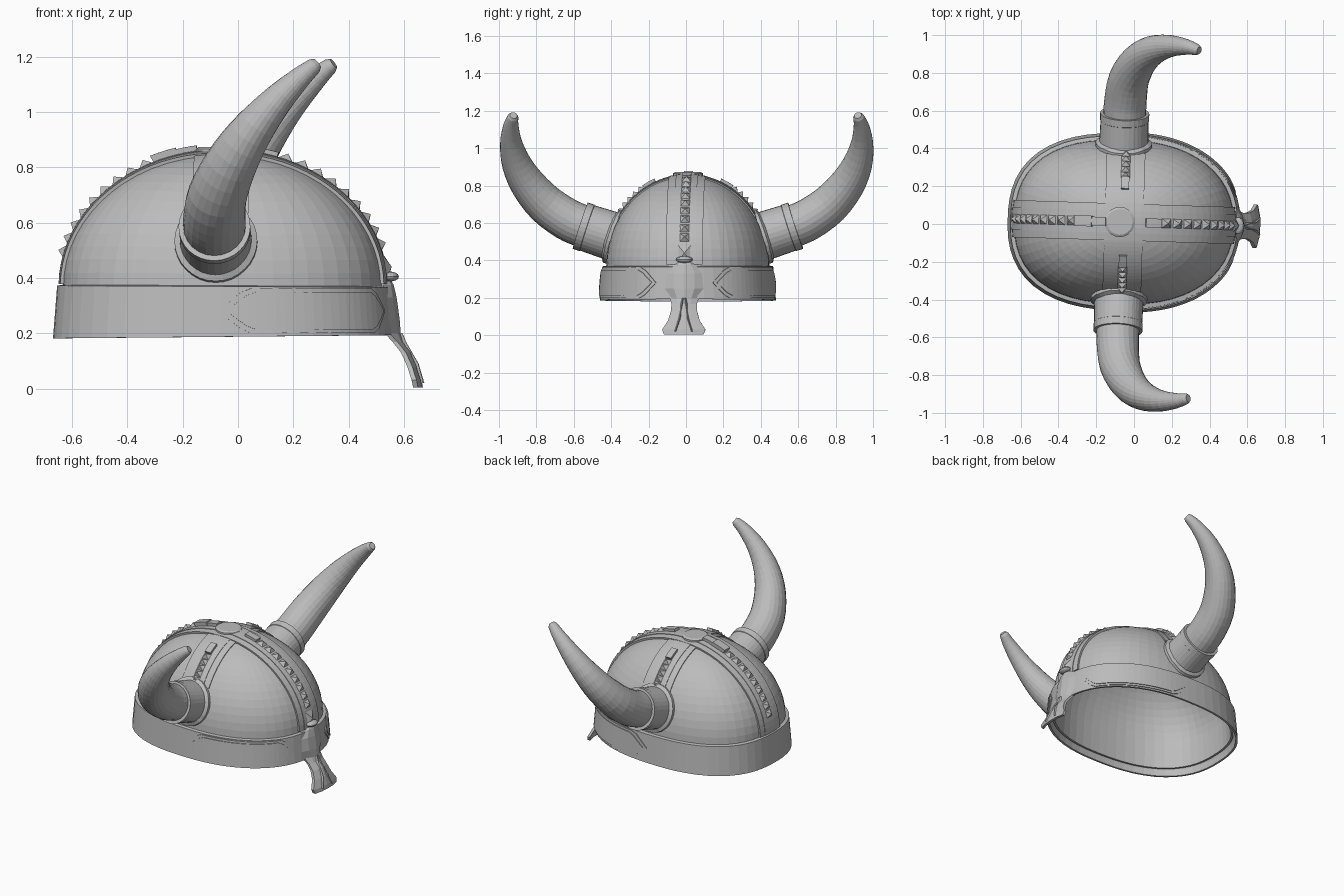
import bpy, bmesh
from math import sin, cos, pi, radians, sqrt
from mathutils import Vector, Matrix

if "Cube" in bpy.data.objects:
    bpy.data.objects.remove(bpy.data.objects["Cube"])

grey = bpy.data.materials.new("plain grey")
grey.use_nodes = True
grey.diffuse_color = (0.5, 0.5, 0.5, 1)
grey.node_tree.nodes["Principled BSDF"].inputs["Base Color"].default_value = (0.5, 0.5, 0.5, 1)

# Dome half length, half width, height; base level; placement of the whole helmet
A, B, H, BASE = 0.581, 0.435, 0.483, 0.369
PLACE = Matrix.Translation((-0.053, 0.01, 0)) @ Matrix.Rotation(radians(-1.8), 4, 'Z')


def level(p):
    """Dome function: 1 on the surface, larger outside."""
    n = 2.48 if p.x < 0 else 2.25
    return (abs(p.x / A) ** n + abs(p.y / B) ** n) ** (2 / n) + (p.z / H) ** 2


def on_dome(x, y, z, off=0.0):
    p = Vector((x, y, z))
    p /= sqrt(level(p))
    p += p.normalized() * off
    return p + Vector((0, 0, BASE))


def rim(angle, z, off):
    p = on_dome(A * cos(angle), B * sin(angle), 0)
    return Vector((p.x * (1 + off / A), p.y * (1 + off / B), z))


def make(name, bm):
    bmesh.ops.remove_doubles(bm, verts=bm.verts, dist=1e-5)
    bmesh.ops.recalc_face_normals(bm, faces=bm.faces)
    bm.transform(PLACE)
    mesh = bpy.data.meshes.new(name)
    bm.to_mesh(mesh)
    bm.free()
    mesh.materials.append(grey)
    ob = bpy.data.objects.new(name, mesh)
    bpy.context.collection.objects.link(ob)
    return ob


def loft(bm, rings, caps=True, closed=False):
    rows = [[bm.verts.new(p) for p in r] for r in rings]
    n = len(rows[0])
    pairs = list(zip(rows, rows[1:])) + ([(rows[-1], rows[0])] if closed else [])
    for r, s in pairs:
        for i in range(n):
            j = (i + 1) % n
            bm.faces.new((r[i], r[j], s[j], s[i]))
    if caps and not closed:
        bm.faces.new(rows[0])
        bm.faces.new(rows[-1])


def lofted(name, rings, **kw):
    bm = bmesh.new()
    loft(bm, rings, **kw)
    return make(name, bm)


def strip_point(axis, v, e, off):
    """Point at elevation e along an arch over the dome, v to its side."""
    if axis == 'X':
        c = sqrt(1 - (v / B) ** 2)
        return on_dome(A * c * cos(e), v, H * c * sin(e), off)
    c = sqrt(1 - (v / A) ** 2)
    return on_dome(v, B * c * cos(e), H * c * sin(e), off)


def arch(bm, axis, half, start, end, off, steps):
    rings = []
    for i in range(steps + 1):
        e = radians(start + (end - start) * i / steps)
        side = [half * k / 2 for k in range(-2, 3)]
        rings.append([strip_point(axis, v, e, off) for v in side] +
                     [strip_point(axis, v, e, -0.004) for v in reversed(side)])
    loft(bm, rings)


def studs(bm, axis, start, end, count, half, height):
    step = (end - start) / count
    for i in range(count):
        e0, e1 = radians(start + step * i), radians(start + step * (i + 1))
        base = [bm.verts.new(strip_point(axis, v, e, 0.01))
                for v, e in ((-half, e0), (half, e0), (half, e1), (-half, e1))]
        tip = bm.verts.new(strip_point(axis, 0, (e0 + e1) / 2, height))
        for k in range(4):
            bm.faces.new((base[k], base[(k + 1) % 4], tip))


# Dome shell with a straight skirt inside the band
SEG = 56
turn = [2 * pi * k / SEG for k in range(SEG)]
rings = [[rim(a, 0.225, 0.008) for a in turn]]
rings += [[on_dome(A * cos(t) * cos(a), B * cos(t) * sin(a), H * sin(t)) for a in turn]
          for t in [radians(88.5) * i / 16 for i in range(17)]]
bm = bmesh.new()
loft(bm, rings, caps=False)
bm.faces.new([v for v in bm.verts if v.co.z > BASE + H * 0.999])
dome = make("dome", bm)
shell = dome.modifiers.new("thickness", 'SOLIDIFY')
shell.thickness, shell.offset = 0.014, -1

# Brow band, its lower edge rising slightly to the front
lofted("brow_band", [[rim(a, z + tilt * cos(a), off) for z, tilt, off in
                      ((0.187, 0.006, 0.035), (0.369, -0.003, 0.02), (0.373, -0.003, -0.004),
                       (0.26, 0, 0.006), (0.225, 0.003, 0.02), (0.187, 0.006, 0.022))]
                     for a in turn], closed=True)

# Pointed plates on the band, one to each side of the nose guard
for side, label in ((1, "left"), (-1, "right")):
    for name, grow, lift in (("plate_border", 1.0, 0.005), ("plate_panel", 0.84, 0.01)):
        rings = []
        for i in range(21):
            d = 54.5 + 71 * (i / 20 - 0.5) * (1 if grow == 1 else 0.93)
            edge = min(1, 0.03 + min(i, 20 - i) / 2.6)
            h = 0.081 * grow * edge
            a = radians(d) * side
            lo, hi = 0.281 - h, 0.281 + h
            o = lambda z: 0.035 - 0.015 * (z - 0.187) / 0.182
            rings.append([rim(a, lo, o(lo) - 0.004), rim(a, lo, o(lo) + lift),
                          rim(a, hi, o(hi) + lift), rim(a, hi, o(hi) - 0.004)])
        lofted(f"{label}_{name}", rings)

# Crossing straps with a thinner raised middle
for axis, label, half, top, foot in (('X', "long", 0.095, 0.012, 1), ('Y', "cross", 0.1, 0.007, 33)):
    bm = bmesh.new()
    arch(bm, axis, half, foot, 180 - foot, top, 40)
    arch(bm, axis, half * 0.6, foot, 180 - foot, top + 0.003, 40)
    make(label + "_strap", bm)

# Pyramid studs and end blocks on the straps
bm = bmesh.new()
studs(bm, 'X', 1, 15, 1, 0.045, 0.034)
studs(bm, 'X', 15, 71, 9, 0.029, 0.037)
studs(bm, 'X', 115, 168, 9, 0.029, 0.037)
arch(bm, 'X', 0.022, 71, 79, 0.031, 3)
arch(bm, 'X', 0.022, 99, 106, 0.034, 3)
arch(bm, 'X', 0.026, 106, 115, 0.04, 3)
make("long_strap_studs", bm)
bm = bmesh.new()
for s in (0, 1):
    flip = lambda d: 180 - d if s else d
    studs(bm, 'Y', flip(34), flip(58), 5, 0.023, 0.032)
    arch(bm, 'Y', 0.02, flip(58), flip(67), 0.026, 2)
make("cross_strap_studs", bm)

# Crown button
lofted("crown_button", [[Vector((-0.022 + r * cos(2 * pi * k / 20), r * sin(2 * pi * k / 20), z))
                         for k in range(20)] for r, z in ((0.08, 0.835), (0.08, 0.866), (0.068, 0.873))])

# Nose guard: height, half width, depth, ridge
guard = [(0.388, 0.055, 0.603, 0.006), (0.375, 0.078, 0.608, 0.008), (0.33, 0.112, 0.615, 0.012),
         (0.25, 0.11, 0.626, 0.012), (0.2, 0.078, 0.632, 0.01), (0.168, 0.068, 0.645, 0.01),
         (0.13, 0.07, 0.675, 0.008), (0.08, 0.084, 0.698, 0.006), (0.03, 0.116, 0.715, 0.003),
         (0.004, 0.106, 0.72, 0.002)]
rings = []
for z, w, x, r in guard:
    curl = 0.028 if z > 0.18 else 0.012
    front = [(-w, x - curl), (-w * 0.5, x), (0, x + r), (w * 0.5, x), (w, x - curl)]
    rings.append([Vector((d, y, z)) for y, d in front] +
                 [Vector((d - 0.018, y, z)) for y, d in reversed(front)])
lofted("nose_guard", rings)

# Raised forked ridges low on the nose guard
bm = bmesh.new()
for s in (-1, 1):
    path = [(0.2, 0.006, 0.64), (0.165, 0.012, 0.655), (0.09, 0.022, 0.698), (0.02, 0.045, 0.718)]
    loft(bm, [[Vector((x - 0.01, s * y - 0.01, z)), Vector((x + 0.008, s * y, z)),
               Vector((x - 0.01, s * y + 0.01, z))] for z, y, x in path])
make("nose_guard_ridges", bm)

# Knob above the nose guard
bm = bmesh.new()
bmesh.ops.create_uvsphere(bm, u_segments=16, v_segments=8, radius=1,
                          matrix=Matrix.Translation((0.605, 0, 0.405)) @ Matrix.Diagonal((0.03, 0.045, 0.018, 1)))
make("nose_guard_knob", bm)

# Horns and collars
horn_path = [(-0.014, 0.52, 0.567, 0.112), (-0.014, 0.575, 0.588, 0.113), (-0.012, 0.65, 0.622, 0.112),
             (0.003, 0.76, 0.7, 0.107), (0.053, 0.855, 0.81, 0.095), (0.123, 0.913, 0.92, 0.079),
             (0.213, 0.939, 1.03, 0.059), (0.303, 0.937, 1.12, 0.041), (0.358, 0.924, 1.167, 0.029),
             (0.37, 0.921, 1.176, 0.02)]
pts = [Vector(p) for p in horn_path]


def smooth_path(points, sub):
    out = []
    for i in range(len(points) - 1):
        a, b = points[max(i - 1, 0)], points[i]
        c, d = points[i + 1], points[min(i + 2, len(points) - 1)]
        for k in range(sub):
            t = k / sub
            out.append(0.5 * (2 * b + (c - a) * t + (2 * a - 5 * b + 4 * c - d) * t * t
                              + (3 * b - a - 3 * c + d) * t ** 3))
    return out + [points[-1]]


def circle(center, axis, radius, n):
    u = axis.cross(Vector((1, 0, 0))).normalized()
    w = axis.cross(u).normalized()
    return [center + radius * (u * cos(2 * pi * k / n) + w * sin(2 * pi * k / n)) for k in range(n)]


def seat(p, axis):
    """Slide a point along the collar axis until it leaves the dome."""
    p = p - axis * 0.35
    while level(p - Vector((0, 0, BASE))) < 1:
        p = p + axis * 0.004
    return p


path = smooth_path(pts[:-1], 3) + pts[-1:]
horn_rings = []
for i, p in enumerate(path):
    axis = (path[min(i + 1, len(path) - 1)] - path[max(i - 1, 0)]).to_3d()
    horn_rings.append(circle(p.to_3d(), axis.normalized(), p.w, 24))

axis, mouth = Vector((0, 0.95, 0.31)).normalized(), Vector((-0.014, 0.576, 0.586))
root, flange = ([seat(p, axis) for p in circle(mouth, axis, r, 32)] for r in (0.13, 0.15))
collar_rings = [flange, [p + axis * 0.018 for p in flange], [p + axis * 0.025 for p in root],
                circle(mouth - axis * 0.04, axis, 0.127, 32), circle(mouth - axis * 0.038, axis, 0.13, 32),
                circle(mouth, axis, 0.13, 32), circle(mouth, axis, 0.108, 32)]
for side, label in ((1, "left"), (-1, "right")):
    for name, rings in (("horn", horn_rings), ("horn_collar", collar_rings)):
        lofted(f"{label}_{name}", [[Vector((p.x, p.y * side, p.z)) for p in r] for r in rings],
               caps=name == "horn")
